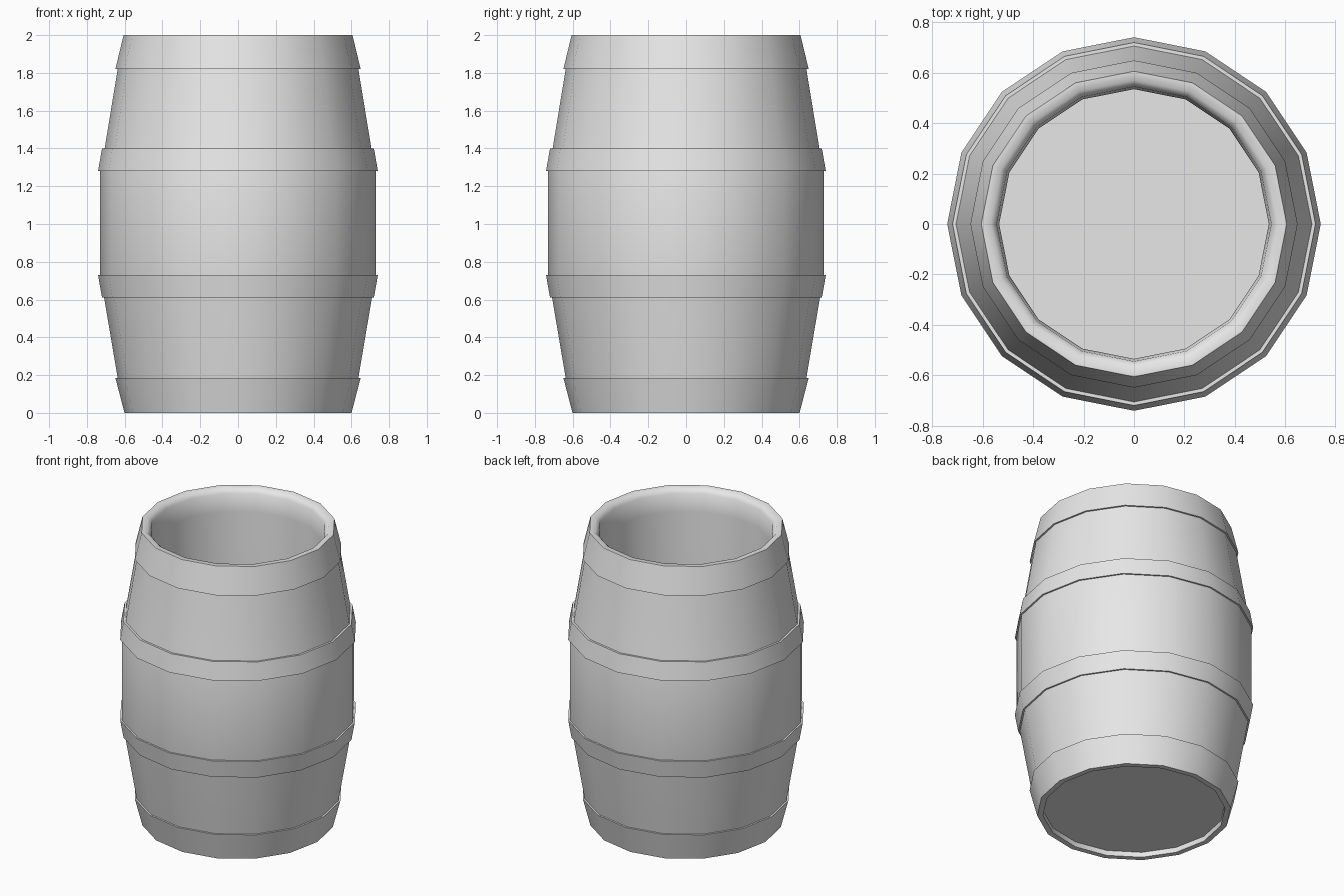
import bpy
import bmesh
from math import cos, sin, pi, radians

SIDES = 16

cube = bpy.data.objects.get("Cube")
if cube:
    bpy.data.objects.remove(cube, do_unlink=True)

grey = bpy.data.materials.new("light grey")
grey.use_nodes = True
GREY = (0.8, 0.8, 0.8, 1)
grey.diffuse_color = GREY
grey.node_tree.nodes["Principled BSDF"].inputs["Base Color"].default_value = GREY


def lathe(name, profile, cap_ends=False):
    """Turn a (radius, height) profile around z; it runs so that faces look outward."""
    bm = bmesh.new()
    rings = []
    for r, z in profile:
        angles = [2 * pi * i / SIDES for i in range(SIDES)]
        rings.append([bm.verts.new((r * cos(a), r * sin(a), z)) for a in angles])
    for low, high in zip(rings, rings[1:]):
        for i in range(SIDES):
            j = (i + 1) % SIDES
            bm.faces.new((low[i], low[j], high[j], high[i]))
    if cap_ends:
        bm.faces.new(rings[0][::-1])
        bm.faces.new(rings[-1])
    mesh = bpy.data.meshes.new(name)
    bm.to_mesh(mesh)
    bm.free()
    mesh.materials.append(grey)
    obj = bpy.data.objects.new(name, mesh)
    bpy.context.collection.objects.link(obj)
    bpy.ops.object.select_all(action="DESELECT")
    obj.select_set(True)
    bpy.context.view_layer.objects.active = obj
    bpy.ops.object.shade_smooth_by_angle(angle=radians(55))
    return obj


# Hollow body: recessed base, bulging wall, rounded rim, inner wall and floor
lathe("barrel_body", [
    (0.565, 0.035), (0.565, 0), (0.60, 0),
    (0.637, 0.185), (0.709, 0.61), (0.73, 0.73),
    (0.73, 1.28), (0.706, 1.40), (0.637, 1.82), (0.605, 2.0),
    (0.57, 2.0), (0.545, 1.97), (0.535, 1.85), (0.535, 0.08),
], cap_ends=True)


# Hoops: slanted bands with a small step at each exposed edge
def hoop(name, low, high, body_low, body_high):
    lathe(name, [(body_low, low[1]), low, high, (body_high, high[1])])


hoop("bottom_hoop", (0.601, 0), (0.649, 0.185), 0.60, 0.635)
hoop("lower_middle_hoop", (0.72, 0.61), (0.741, 0.73), 0.705, 0.728)
hoop("upper_middle_hoop", (0.741, 1.28), (0.72, 1.40), 0.728, 0.704)
hoop("top_hoop", (0.649, 1.82), (0.606, 2.0), 0.635, 0.605)
